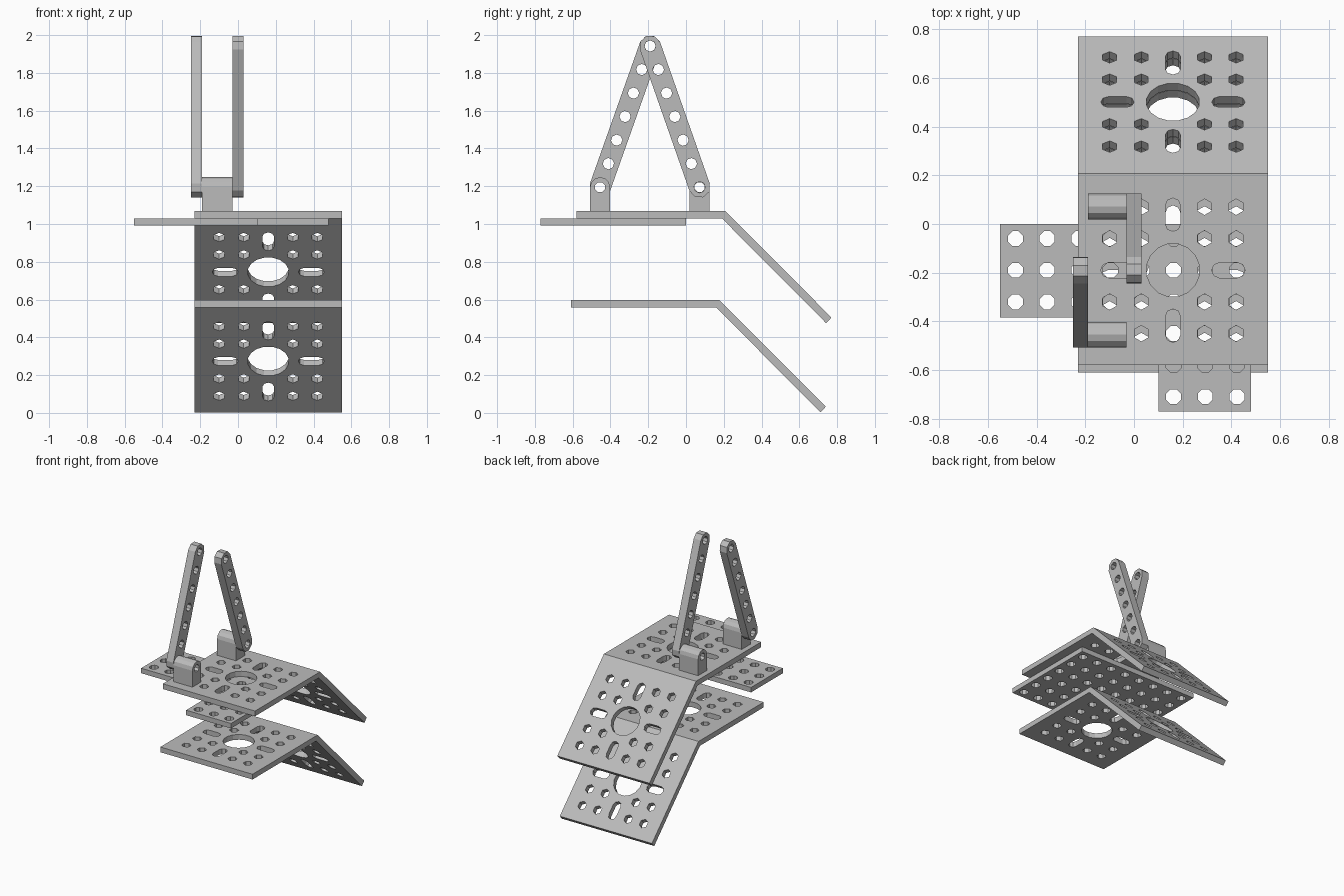
import bpy, bmesh, math
from mathutils import Matrix, Vector

cube = bpy.data.objects.get("Cube")
if cube:
    bpy.data.objects.remove(cube, do_unlink=True)

# One plain metal colour
metal = bpy.data.materials.new("grey metal")
metal.use_nodes = True
GREY = (0.5, 0.5, 0.5, 1)
metal.diffuse_color = GREY
metal.node_tree.nodes["Principled BSDF"].inputs["Base Color"].default_value = GREY

THICK = 0.04
PITCH = 0.13
HOLE = 0.033
# Maps a side profile (y, z) to world space, extruding along x
SIDE = Matrix(((0, 0, 1, 0), (1, 0, 0, 0), (0, 1, 0, 0), (0, 0, 0, 1)))


def circle(r, sides, cx=0, cy=0):
    return [(cx + r * math.cos(math.tau * (i + 0.5) / sides),
             cy + r * math.sin(math.tau * (i + 0.5) / sides)) for i in range(sides)]


def capsule(length, r, steps=4):
    """Rounded bar outline, centred, long axis along local x; length between end centres."""
    pts = []
    for end in (0, 1):
        cx = length / 2 * (1 - 2 * end)
        for i in range(steps + 1):
            a = -math.pi / 2 + math.pi * i / steps + math.pi * end
            pts.append((cx + r * math.cos(a), r * math.sin(a)))
    return pts


def prism(bm, pts, depth, matrix):
    """Extrude a 2D outline to both sides of its local plane."""
    low = [bm.verts.new(matrix @ Vector((x, y, -depth / 2))) for x, y in pts]
    high = [bm.verts.new(matrix @ Vector((x, y, depth / 2))) for x, y in pts]
    faces = [bm.faces.new(low[::-1]), bm.faces.new(high)]
    for i in range(len(pts)):
        j = (i + 1) % len(pts)
        faces.append(bm.faces.new((low[i], low[j], high[j], high[i])))
    bmesh.ops.recalc_face_normals(bm, faces=faces)


def make_object(name, prisms):
    bm = bmesh.new()
    for pts, depth, matrix in prisms:
        prism(bm, pts, depth, matrix)
    mesh = bpy.data.meshes.new(name)
    bm.to_mesh(mesh)
    bm.free()
    mesh.materials.append(metal)
    obj = bpy.data.objects.new(name, mesh)
    bpy.context.collection.objects.link(obj)
    return obj


def build(name, body, holes):
    """Make a solid part and punch its holes."""
    obj = make_object(name, [body])
    cutter = make_object(name + "_cutter", holes)
    cutter.hide_render = True
    mod = obj.modifiers.new("holes", 'BOOLEAN')
    mod.operation = 'DIFFERENCE'
    mod.solver = 'EXACT'
    mod.object = cutter
    bpy.context.view_layer.objects.active = obj
    bpy.ops.object.modifier_apply(modifier=mod.name)
    bpy.data.objects.remove(cutter, do_unlink=True)
    return obj


def panel_holes(matrix):
    """Large centre hole, four radial slots and sixteen small holes."""
    depth = THICK * 2
    holes = [(circle(0.11, 16), depth, matrix)]
    for k in range(4):
        turn = Matrix.Rotation(k * math.pi / 2, 4, 'Z')
        holes.append((capsule(0.075, 0.031), depth,
                      matrix @ turn @ Matrix.Translation((0.228, 0, 0))))
    steps = (-2 * PITCH, -PITCH, PITCH, 2 * PITCH)
    for x in steps:
        for y in steps:
            holes.append((circle(HOLE, 6, x, y), depth, matrix))
    return holes


# Two bent plates, the lower one a shifted copy of the upper
PROFILE = [(-0.58, 1.07), (0.207, 1.07), (0.77, 0.505), (0.742, 0.475),
           (0.19, 1.03), (-0.58, 1.03)]
for name, shift in (("upper_bent_plate", Vector((0, 0, 0))),
                    ("lower_bent_plate", Vector((0, -0.03, -0.472)))):
    move = Matrix.Translation(shift)
    flat = move @ Matrix.Translation((0.16, -0.19, 1.05))
    slope = (move @ Matrix.Translation((0.16, 0.198, 1.05))
             @ Matrix.Rotation(-math.pi / 4, 4, 'X') @ Matrix.Translation((0, 0.41, 0)))
    build(name, (PROFILE, 0.78, move @ Matrix.Translation((0.16, 0, 0)) @ SIDE),
          panel_holes(flat) + panel_holes(slope))

# L-shaped perforated plate under the upper bent plate
level = Matrix.Translation((0, 0, 1.01))
outline = [(-0.55, 0), (-0.55, -0.385), (0.1, -0.385), (0.1, -0.77), (0.48, -0.77), (0.48, 0)]
holes = [(circle(HOLE, 8, -0.487 + PITCH * i, -0.06 - PITCH * j), THICK * 2, level)
         for i in range(8) for j in range(6) if j < 3 or i > 4]
build("corner_plate", (outline, THICK - 0.002, level), holes)

# Pivot brackets and the leaning arms that meet at the top
APEX = Vector((-0.19, 1.942))
for side, foot_y, arm_x in (("front", -0.455, -0.22), ("back", 0.072, 0.0)):
    foot = Vector((foot_y, 1.195))
    half = 0.053
    dome = [(foot_y + half * math.cos(a), foot.y + half * math.sin(a))
            for a in (math.pi * i / 6 for i in range(7))]
    block = [(foot_y - half, 1.065), (foot_y + half, 1.065)] + dome
    pivot = Matrix.Translation((-0.11, 0, 0)) @ SIDE
    build(side + "_bracket", (block, 0.16, pivot),
          [(circle(0.028, 8, *foot), 0.3, pivot)])

    span = APEX - foot
    mid = (APEX + foot) / 2
    bar = (Matrix.Translation((arm_x, mid.x, mid.y)) @ SIDE
           @ Matrix.Rotation(math.atan2(span.y, span.x), 4, 'Z'))
    holes = [(circle(0.03, 8, span.length * (i / 6 - 0.5)), 0.2, bar) for i in range(7)]
    build(side + "_arm", (capsule(span.length, 0.057), 0.06, bar), holes)
